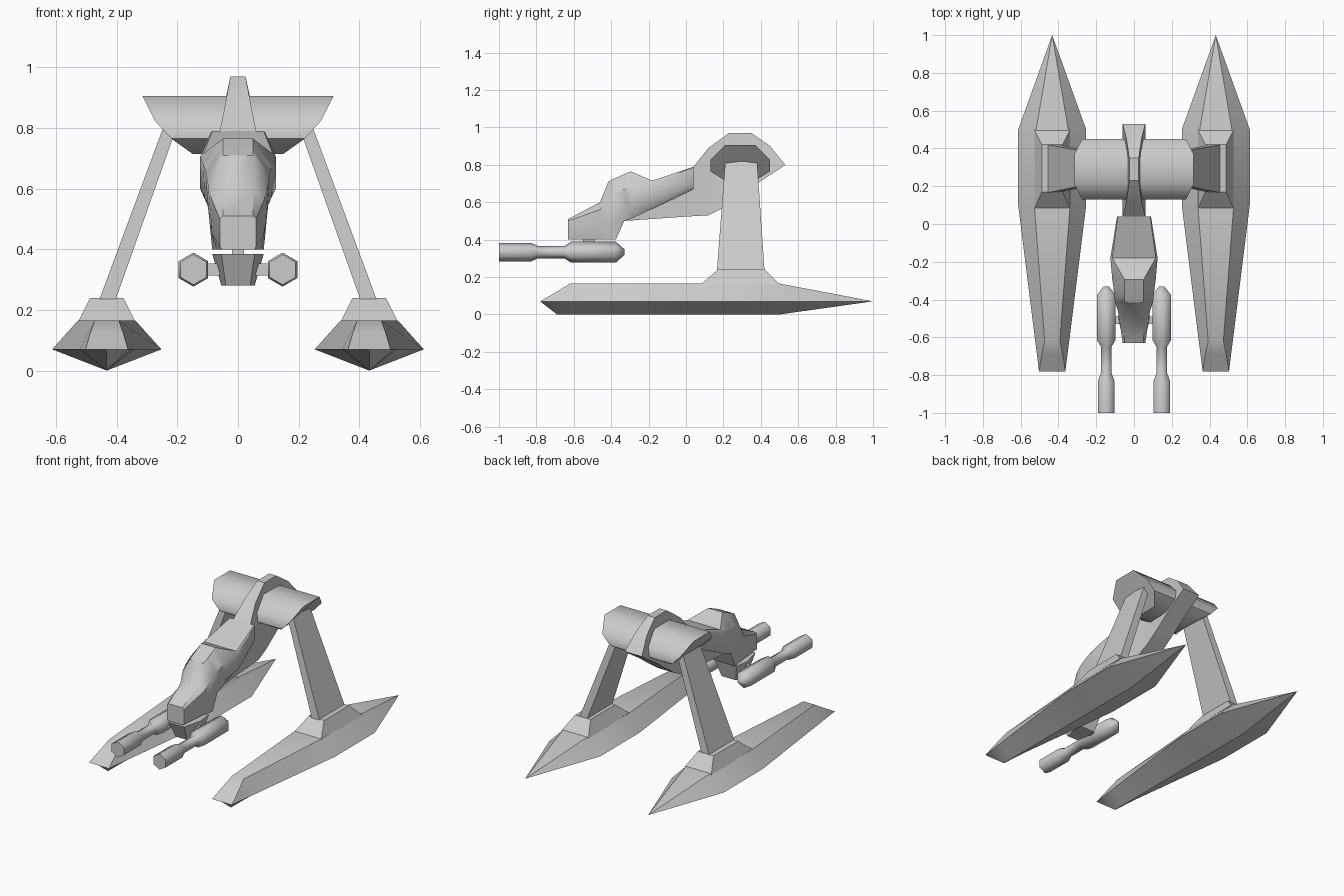
import bpy, bmesh, math

if "Cube" in bpy.data.objects:
    bpy.data.objects.remove(bpy.data.objects["Cube"])


def loft(name, sections, smooth=30):
    """Skin a list of equal-length closed sections and cap both ends."""
    bm = bmesh.new()
    rings = [[bm.verts.new(p) for p in s] for s in sections]
    n = len(rings[0])
    for a, b in zip(rings, rings[1:]):
        for i in range(n):
            j = (i + 1) % n
            bm.faces.new((a[i], a[j], b[j], b[i]))
    bm.faces.new(rings[0])
    bm.faces.new(rings[-1])
    bmesh.ops.remove_doubles(bm, verts=bm.verts, dist=0.0005)
    bmesh.ops.dissolve_degenerate(bm, dist=0.0005, edges=bm.edges)
    bmesh.ops.recalc_face_normals(bm, faces=bm.faces)
    me = bpy.data.meshes.new(name)
    bm.to_mesh(me)
    bm.free()
    ob = bpy.data.objects.new(name, me)
    bpy.context.collection.objects.link(ob)
    bpy.ops.object.select_all(action='DESELECT')
    ob.select_set(True)
    bpy.context.view_layer.objects.active = ob
    bpy.ops.object.shade_smooth_by_angle(angle=math.radians(smooth))
    return ob


def symmetric(y, half):
    """Section at depth y from (half width, z) points listed top to bottom."""
    return [(w, y, z) for w, z in half] + [(-w, y, z) for w, z in reversed(half)]


def rect(cx, hx, y0, y1, z):
    return [(cx - hx, y0, z), (cx + hx, y0, z), (cx + hx, y1, z), (cx - hx, y1, z)]


def hexagon(x, y, z, r):
    return [(x + r * math.sin(k * math.pi / 3), y, z + r * math.cos(k * math.pi / 3))
            for k in range(6)]


# body: hunched shell with a drooping nose
body = [
    (-.63, [(.05, .51), (.06, .50), (.06, .41), (.055, .40)]),
    (-.46, [(.05, .60), (.085, .56), (.085, .45), (.07, .40)]),
    (-.415, [(.05, .71), (.10, .62), (.09, .48), (.078, .40)]),
    (-.375, [(.05, .73), (.105, .65), (.095, .50), (.085, .40)]),
    (-.33, [(.05, .75), (.11, .67), (.10, .55), (.085, .50)]),
    (-.295, [(.05, .765), (.115, .68), (.11, .57), (.085, .51)]),
    (-.18, [(.115, .715), (.125, .705), (.125, .60), (.09, .565)]),
    (.04, [(.085, .79), (.09, .785), (.09, .70), (.08, .67)]),
]
loft("body_shell", [symmetric(y, h) for y, h in body], 40)

# neck: plate that arches over the crossbar, thinnest at its crest
neck = [  # top y, top z, top half width, bottom y, bottom z
    (-.30, .52, .06, -.33, .50), (.04, .79, .06, 0, .523), (.12, .89, .04, .12, .53),
    (.23, .97, .025, .20, .57), (.35, .97, .025, .30, .64), (.45, .90, .04, .38, .70),
    (.53, .80, .06, .51, .785),
]
loft("neck_arch", [[(-w, y, z), (w, y, z), (.06, b, c), (-.06, b, c)]
                   for y, z, w, b, c in neck], 20)

# crossbar: octagonal beam with undercut ends
bar = [(.21, .905, .315), (.37, .905, .315), (.45, .825, .275), (.45, .765, .22),
       (.37, .715, .15), (.21, .715, .15), (.13, .765, .22), (.13, .825, .275)]
loft("crossbar", [[(s * w, y, z) for y, z, w in bar] for s in (-1, 1)], 46)

# chin turret with its post and axle
loft("chin_turret", [
    [(-.055, -.62, .385), (.055, -.62, .385), (.085, -.50, .385), (.075, -.40, .385),
     (-.075, -.40, .385), (-.085, -.50, .385)],
    [(-.04, -.57, .28), (.04, -.57, .28), (.055, -.50, .28), (.05, -.43, .28),
     (-.05, -.43, .28), (-.055, -.50, .28)]])
loft("chin_post", [rect(0, .02, -.55, -.49, z) for z in (.38, .41)])
loft("gun_axle", [[(x, -.53, .313), (x, -.49, .313), (x, -.49, .353), (x, -.53, .353)]
                  for x in (-.11, .11)])

hull = [  # y, rim half width, deck half width, deck z, keel z
    (-.78, .07, .07, .07, .07), (-.69, .081, .055, .122, 0), (-.62, .09, .04, .165, 0),
    (.10, .18, .095, .165, 0), (.50, .18, .085, .165, 0), (1.0, 0, 0, .07, .07),
]
gun = [(-1, .05), (-.83, .05), (-.79, .033), (-.65, .033), (-.615, .056),
       (-.375, .056), (-.33, .016)]

for side, s in (("left", -1), ("right", 1)):
    cx = s * .433
    # ski: keeled float with a pointed tail
    loft(side + "_ski", [[(cx - r, y, .07), (cx - d, y, z), (cx + d, y, z),
                          (cx + r, y, .07), (cx, y, k)] for y, r, d, z, k in hull], 40)
    # ankle block and leaning strut
    loft(side + "_ankle", [rect(cx, .095, .08, .50, .16), rect(cx, .055, .17, .42, .24)])
    loft(side + "_strut", [rect(s * .432, .027, .165, .42, .23),
                           rect(s * .218, .022, .21, .38, .82)])
    # hexagonal gun barrel
    loft(side + "_gun", [hexagon(s * .147, y, .333, r) for y, r in gun], 62)
